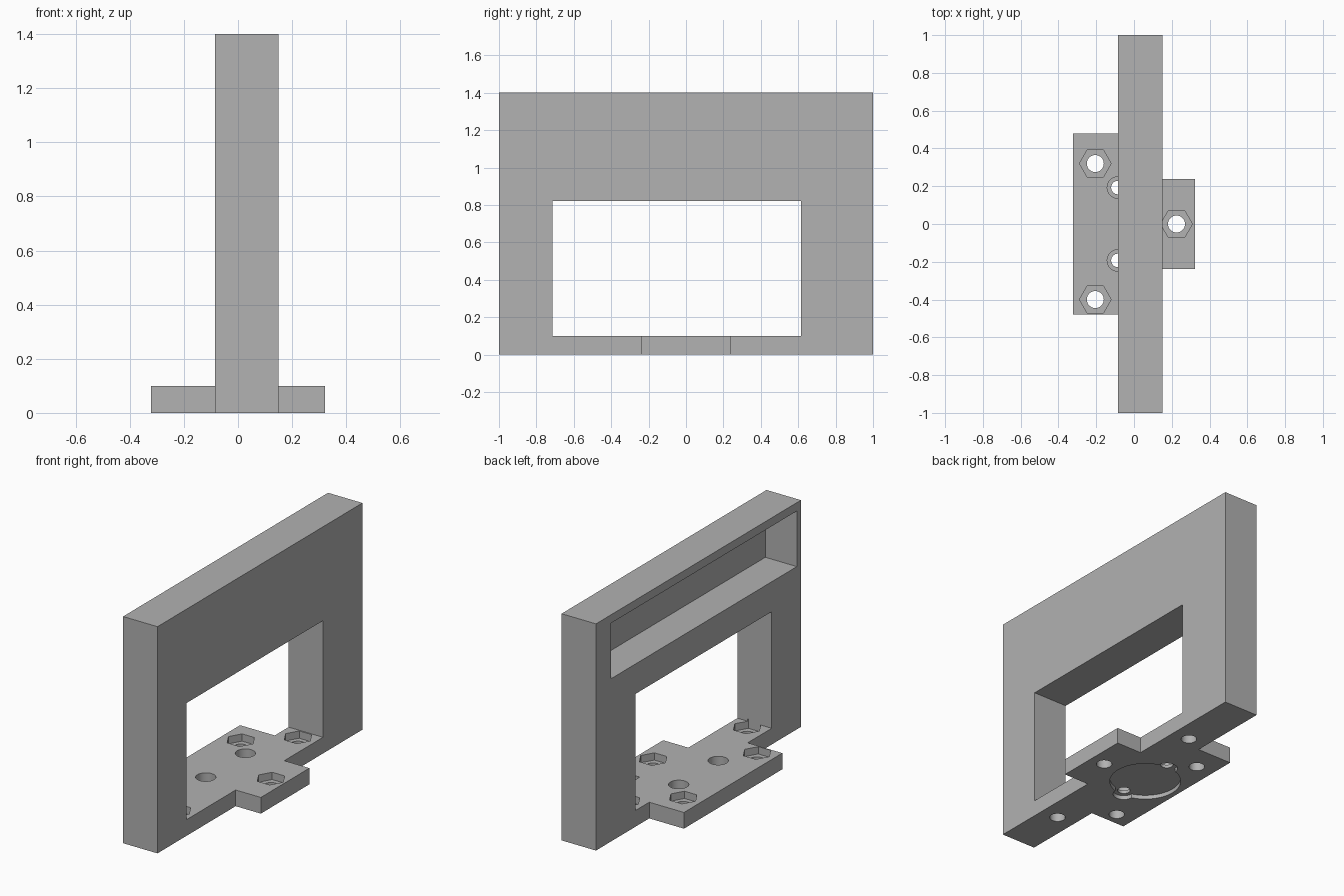
import bpy, bmesh, math
from mathutils import Vector

cube = bpy.data.objects.get("Cube")
if cube:
    bpy.data.objects.remove(cube, do_unlink=True)

grey = bpy.data.materials.new("plain_grey")
grey.use_nodes = True
COLOUR = (0.445, 0.445, 0.445, 1)
grey.diffuse_color = COLOUR
grey.node_tree.nodes["Principled BSDF"].inputs["Base Color"].default_value = COLOUR


def prism(name, points, direction):
    """Extrude a closed outline of 3D points along a direction."""
    bm = bmesh.new()
    face = bm.faces.new([bm.verts.new(p) for p in points])
    ext = bmesh.ops.extrude_face_region(bm, geom=[face])
    moved = [v for v in ext["geom"] if isinstance(v, bmesh.types.BMVert)]
    bmesh.ops.translate(bm, verts=moved, vec=Vector(direction))
    bmesh.ops.recalc_face_normals(bm, faces=bm.faces)
    mesh = bpy.data.meshes.new(name)
    bm.to_mesh(mesh)
    bm.free()
    mesh.materials.append(grey)
    obj = bpy.data.objects.new(name, mesh)
    bpy.context.collection.objects.link(obj)
    return obj


def rod(name, x, y, radius, z0, z1, sides=32):
    ring = [(x + radius * math.cos(2 * math.pi * i / sides),
             y + radius * math.sin(2 * math.pi * i / sides), z0) for i in range(sides)]
    return prism(name, ring, (0, 0, z1 - z0))


def combine(target, tool, operation):
    """Apply a boolean and discard the tool."""
    mod = target.modifiers.new(operation, "BOOLEAN")
    mod.operation, mod.solver, mod.object = operation, "EXACT", tool
    bpy.context.view_layer.objects.active = target
    bpy.ops.object.modifier_apply(modifier=mod.name)
    bpy.data.objects.remove(tool, do_unlink=True)


X0, X1 = -0.085, 0.15      # faces of the upright frame
BASE = 0.1                 # base thickness
Y0, Y1 = -0.715, 0.615     # sides of the opening

# Upright frame: an upside-down U
u_shape = [(-1, BASE), (-1, 1.4), (1, 1.4), (1, BASE),
           (Y1, BASE), (Y1, 0.82), (Y0, 0.82), (Y0, BASE)]
frame = prism("mounting_frame", [(X0, y, z) for y, z in u_shape], (X1 - X0, 0, 0))

# Base strip with a wide tab and a narrow tab
outline = [(X0, -1), (X1, -1), (X1, -0.237), (0.322, -0.237), (0.322, 0.237), (X1, 0.237),
           (X1, 1), (X0, 1), (X0, 0.48), (-0.322, 0.48), (-0.322, -0.48), (X0, -0.48)]
base = prism("base_plate", [(x, y, 0) for x, y in outline], (0, 0, BASE))
combine(frame, base, "UNION")

# Long pocket in the upper beam
pocket = [(-0.96, 1.005), (0.855, 1.005), (0.855, 1.348), (-0.96, 1.348)]
combine(frame, prism("pocket", [(-0.2, y, z) for y, z in pocket], (0.33, 0, 0)), "DIFFERENCE")

# Bolt holes with hexagonal nut recesses
for x, y in [(-0.205, 0.32), (-0.205, -0.4), (0.225, 0), (0.035, 0.535), (0.035, -0.646)]:
    combine(frame, rod("nut_recess", x, y, 0.084, 0.055, 0.115, 6), "DIFFERENCE")
    combine(frame, rod("bolt_hole", x, y, 0.045, -0.05, 0.08), "DIFFERENCE")

# Round recess underneath, with two ears and counterbored screw holes
combine(frame, rod("round_recess", X0, 0, 0.205, -0.05, 0.025, 64), "DIFFERENCE")
for y in (-0.193, 0.193):
    combine(frame, rod("ear_recess", X0, y, 0.062, -0.05, 0.025), "DIFFERENCE")
    combine(frame, rod("counterbore", X0, y, 0.057, 0.045, 0.15), "DIFFERENCE")
    combine(frame, rod("screw_hole", X0, y, 0.036, -0.05, 0.07), "DIFFERENCE")

# Smooth round walls, sharp edges elsewhere
bpy.ops.object.select_all(action="DESELECT")
frame.select_set(True)
bpy.context.view_layer.objects.active = frame
bpy.ops.object.shade_smooth_by_angle(angle=math.radians(30))
